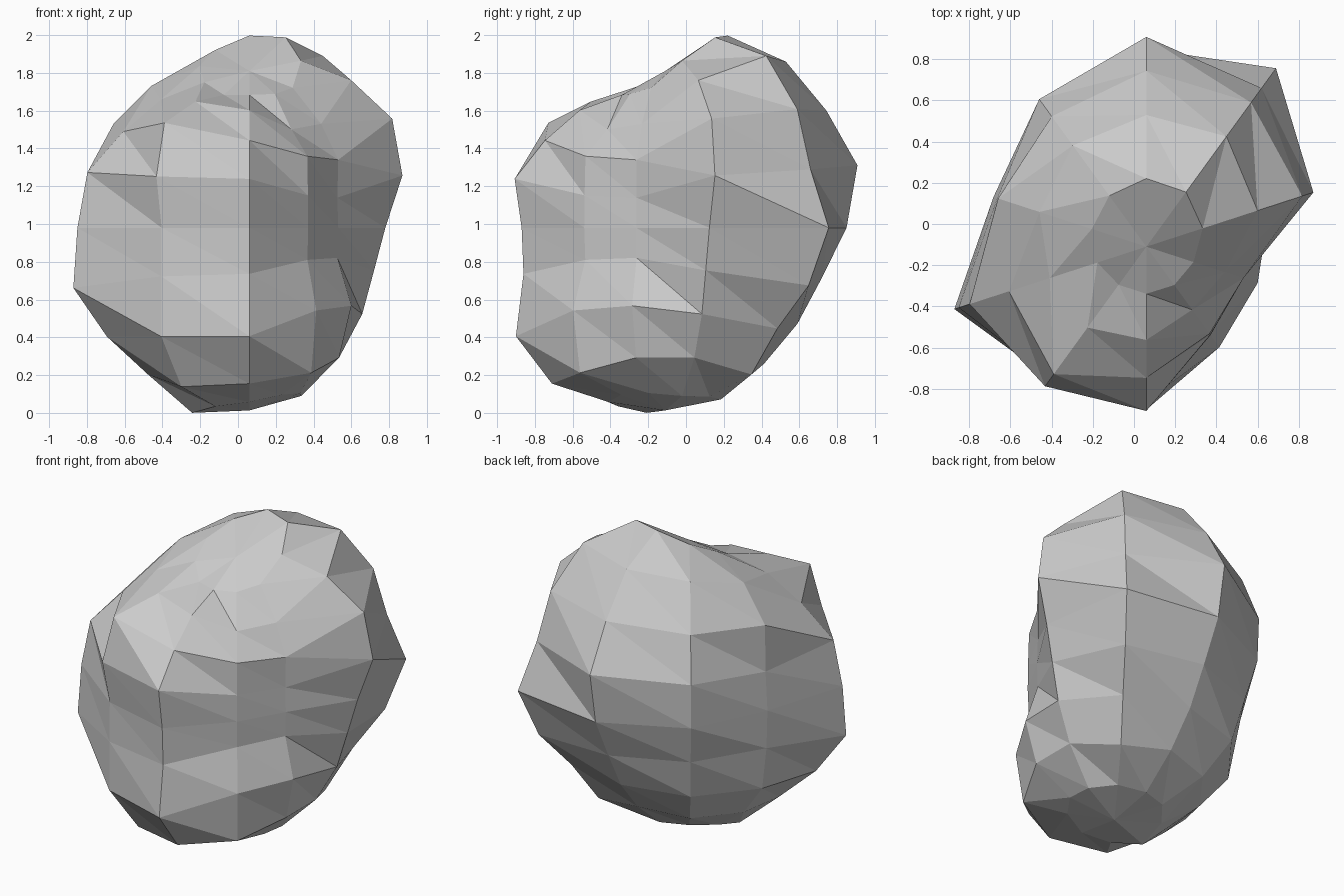
import bpy, bmesh
from math import radians, sin, cos
from mathutils import Vector

if "Cube" in bpy.data.objects:
    bpy.data.objects.remove(bpy.data.objects["Cube"])

# Boulder: a 10 x 10 latitude/longitude ball whose radius is pushed in and out
CENTRE = Vector((0.06, -0.11, 0.98))
TOP, BOTTOM = 0.83, 0.967

# One radius profile per meridian (elevation 72 down to -72), starting at the front
PROFILES = [
    (.74, .77, .787, .838, .76, .789, .977, 1.02, .97),
    (.745, .644, .645, .555, .53, .55, .745, .949, .93),
    (.78, .68, .612, .515, .495, .515, .702, .85, .92),
    (.93, .965, .983, .896, .757, .73, .777, .85, .936),
    (1.06, 1.125, 1.068, 1.0, 1.07, .987, .907, .96, .94),
    (1.07, 1.087, 1.055, 1.07, .96, .87, .865, .89, .955),
    (.99, 1.033, .966, .93, .875, .837, .887, .92, .95),
    (.90, .928, .935, .80, .78, .81, .90, .93, .973),
    (.81, .839, .867, .948, .957, 1.03, .98, .96, 1.03),
    (.74, .826, .945, .88, .79, .833, .98, 1.04, .994),
]

bm = bmesh.new()


def point(radius, azimuth, elevation):
    a, e = radians(azimuth), radians(elevation)
    return bm.verts.new(CENTRE + radius * Vector((cos(e) * cos(a), cos(e) * sin(a), sin(e))))


grid = [[point(r, -90 + 36 * i, 72 - 18 * j) for j, r in enumerate(profile)]
        for i, profile in enumerate(PROFILES)]
top, bottom = point(TOP, 0, 90), point(BOTTOM, 0, -90)

# Triangular facets between neighbouring meridians
for i, a in enumerate(grid):
    b = grid[(i + 1) % len(grid)]
    bm.faces.new((top, a[0], b[0]))
    bm.faces.new((a[-1], bottom, b[-1]))
    for j in range(len(a) - 1):
        bm.faces.new((a[j], a[j + 1], b[j + 1]))
        bm.faces.new((a[j], b[j + 1], b[j]))
bmesh.ops.recalc_face_normals(bm, faces=bm.faces)

mesh = bpy.data.meshes.new("boulder")
bm.to_mesh(mesh)
bm.free()
bpy.context.collection.objects.link(bpy.data.objects.new("boulder", mesh))
